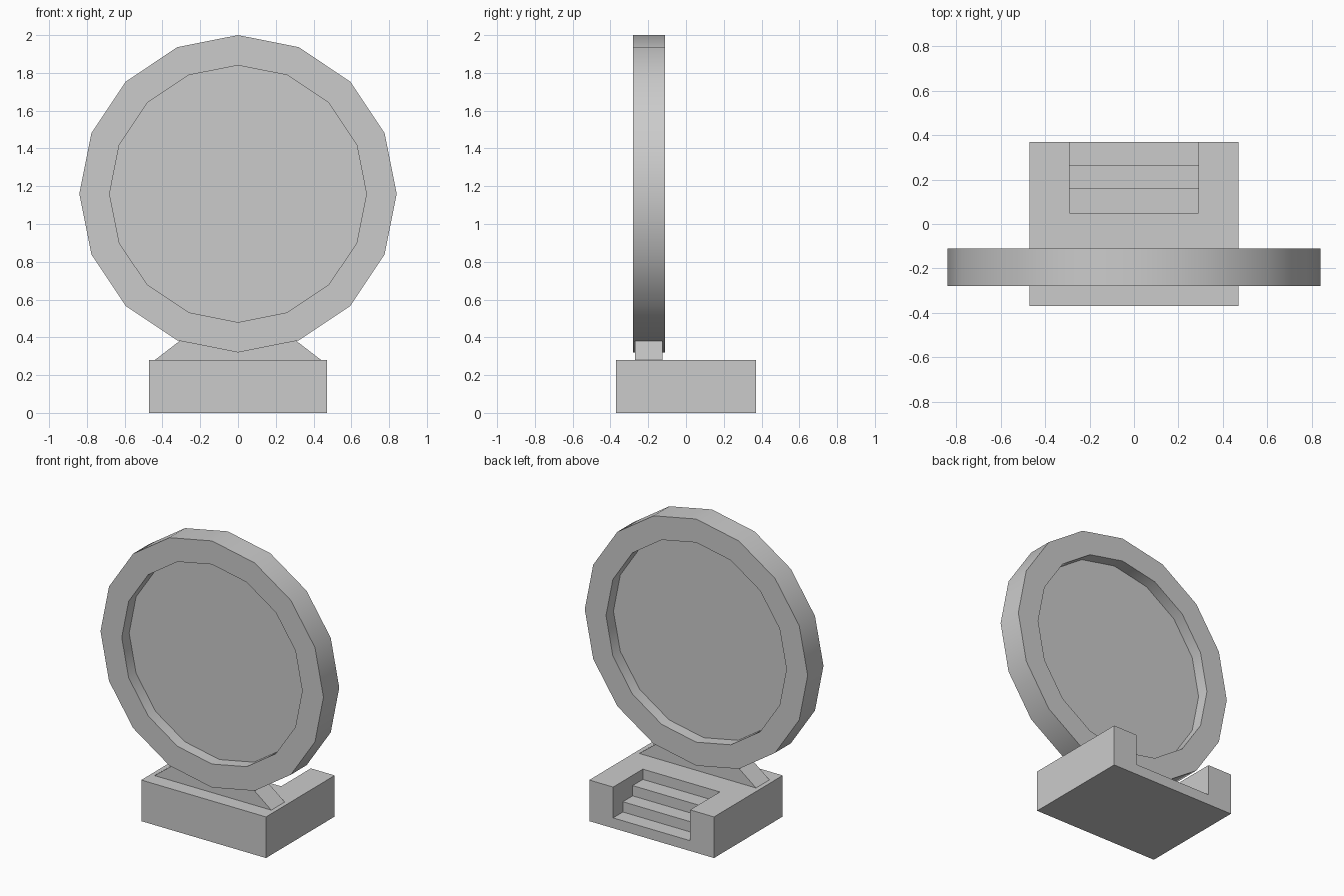
import bpy, bmesh
from math import sin, cos, pi
from mathutils import Vector

if "Cube" in bpy.data.objects:
    bpy.data.objects.remove(bpy.data.objects["Cube"])

RING_Z, Y0, Y1, SIDES = 1.16, -0.28, -0.11, 16


def prism(name, points, offset):
    """Extrude a flat outline along an offset into a closed solid."""
    bm = bmesh.new()
    face = bm.faces.new([bm.verts.new(p) for p in points])
    ext = bmesh.ops.extrude_face_region(bm, geom=[face], use_keep_orig=True)
    moved = [v for v in ext["geom"] if isinstance(v, bmesh.types.BMVert)]
    bmesh.ops.translate(bm, verts=moved, vec=Vector(offset))
    return finish(name, bm)


def finish(name, bm):
    bmesh.ops.recalc_face_normals(bm, faces=bm.faces)
    mesh = bpy.data.meshes.new(name)
    bm.to_mesh(mesh)
    bm.free()
    ob = bpy.data.objects.new(name, mesh)
    bpy.context.collection.objects.link(ob)
    return ob


def circle(r, y):
    return [(r * sin(2 * pi * i / SIDES), y, RING_Z + r * cos(2 * pi * i / SIDES))
            for i in range(SIDES)]


# Plinth with three steps cut into the back
base = prism("base", [(-0.47, -0.37, 0), (0.47, -0.37, 0), (0.47, 0.37, 0), (-0.47, 0.37, 0)],
             (0, 0, 0.28))
steps = [(0.05, 0.4), (0.05, 0.21), (0.16, 0.21), (0.16, 0.14),
         (0.265, 0.14), (0.265, 0.07), (0.5, 0.07), (0.5, 0.4)]
cutter = prism("step_cutter", [(-0.29, y, z) for y, z in steps], (0.58, 0, 0))
cutter.hide_render = True
cutter.hide_set(True)
cut = base.modifiers.new("steps", "BOOLEAN")
cut.operation = "DIFFERENCE"
cut.solver = "EXACT"
cut.object = cutter

# Tapered foot joining plinth and ring
prism("foot", [(-0.44, -0.27, 0.28), (0.44, -0.27, 0.28), (0.31, -0.27, 0.38), (-0.31, -0.27, 0.38)],
      (0, 0.145, 0))

# Sixteen-sided ring: rectangular section, four loops bridged around
bm = bmesh.new()
loops = [[bm.verts.new(p) for p in circle(r, y)]
         for r, y in ((0.84, Y0), (0.84, Y1), (0.68, Y1), (0.68, Y0))]
for k in range(4):
    a, b = loops[k], loops[(k + 1) % 4]
    for i in range(SIDES):
        j = (i + 1) % SIDES
        bm.faces.new((a[i], a[j], b[j], b[i]))
ring = finish("ring", bm)
bpy.ops.object.select_all(action="DESELECT")
ring.select_set(True)
bpy.context.view_layer.objects.active = ring
bpy.ops.object.shade_smooth_by_angle()

# Thin panel recessed from both faces of the ring
prism("panel", circle(0.68, -0.2), (0, 0.01, 0))
